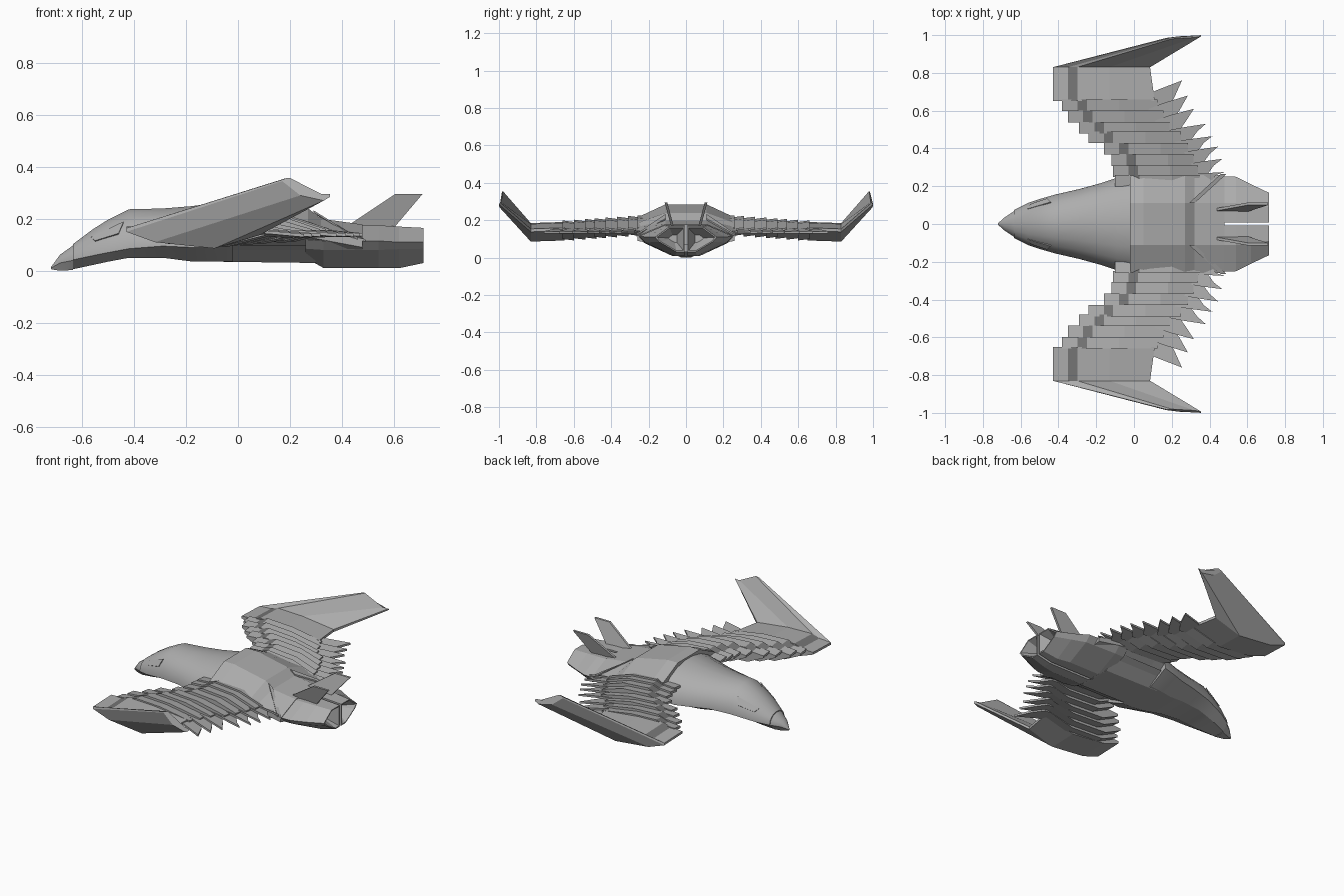
import bpy, bmesh
from math import cos, sin, radians


def material(name, v):
    m = bpy.data.materials.new(name)
    m.diffuse_color = (v, v, v, 1)
    return m


hull_grey = material("hull_grey", 0.42)
dark_grey = material("dark_grey", 0.18)


def make(name, pieces, mirror=False, smooth=False, dark_side=None):
    """Each piece is a list of matching rings, lofted and capped into one mesh."""
    bm = bmesh.new()
    for rings in pieces:
        vs = [[bm.verts.new(p) for p in r] for r in rings]
        n = len(vs[0])
        for a, b in zip(vs, vs[1:]):
            for i in range(n):
                j = (i + 1) % n
                f = bm.faces.new((a[i], a[j], b[j], b[i]))
                if i == dark_side and rings is pieces[0]:
                    f.material_index = 1
        bm.faces.new(vs[0])
        bm.faces.new(vs[-1][::-1])
    bmesh.ops.remove_doubles(bm, verts=bm.verts, dist=0.0005)
    bmesh.ops.recalc_face_normals(bm, faces=bm.faces)
    me = bpy.data.meshes.new(name)
    bm.to_mesh(me)
    bm.free()
    me.materials.append(hull_grey)
    me.materials.append(dark_grey)
    ob = bpy.data.objects.new(name, me)
    bpy.context.collection.objects.link(ob)
    if mirror:
        m = ob.modifiers.new("mirror", 'MIRROR')
        m.use_axis = (False, True, False)
    if smooth:
        bpy.context.view_layer.objects.active = ob
        ob.select_set(True)
        bpy.ops.object.shade_smooth_by_angle(angle=radians(25))
        ob.select_set(False)
    return ob


def ring(x, half):
    """Symmetric cross-section from half points (y, z), top to bottom."""
    return [(x, y, z) for y, z in half] + [(x, -y, z) for y, z in reversed(half)]


def plate(pts, off):
    """Flat polygon thickened along the offset vector."""
    return [pts, [tuple(a + b for a, b in zip(p, off)) for p in pts]]


# Front hull: domed top, hard chine, narrow keel
def nose_ring(x, w, zt, zc, zb):
    top = [(w * sin(radians(a)), zc + (zt - zc) * cos(radians(a)) ** 0.9)
           for a in (8, 28, 48, 68, 86)]
    return ring(x, top + [(w, zc), (w * 0.5, zb)])


beak = [(-0.72, 0.004, 0.014, 0.010, 0.006), (-0.685, 0.035, 0.062, 0.030, 0.0),
        (-0.635, 0.068, 0.098, 0.040, 0.003)]
head = [(-0.635, 0.074, 0.103, 0.042, 0.006), (-0.56, 0.112, 0.16, 0.058, 0.022),
        (-0.50, 0.132, 0.198, 0.070, 0.035), (-0.42, 0.155, 0.238, 0.085, 0.05),
        (-0.29, 0.185, 0.241, 0.095, 0.05), (-0.18, 0.215, 0.25, 0.09, 0.036),
        (-0.09, 0.245, 0.262, 0.09, 0.036), (-0.02, 0.255, 0.275, 0.10, 0.036)]
make("beak", [[nose_ring(*s) for s in beak]], smooth=True)
make("front_hull", [[nose_ring(*s) for s in head]], smooth=True)

# Cockpit windows set on the sides of the head
make("side_window", [plate([(-0.565, 0.075, 0.127), (-0.55, 0.100, 0.112),
                            (-0.46, 0.131, 0.140), (-0.44, 0.112, 0.186)],
                           (0, 0.005, 0.004))], mirror=True)

# Mid hull: flat roof with sloping shoulders, falling toward the tail
mid = [(-0.02, 0.11, 0.285, 0.255, 0.215, 0.14), (0.05, 0.11, 0.285, 0.26, 0.215, 0.14),
       (0.27, 0.11, 0.24, 0.26, 0.185, 0.13), (0.32, 0.11, 0.20, 0.26, 0.165, 0.12),
       (0.48, 0.11, 0.178, 0.26, 0.115, 0.09)]
make("mid_hull", [[ring(x, [(yt, zt), (ys, zs), (ys, zl), (0.16, 0.07)])
                   for x, yt, zt, ys, zs, zl in mid]])
make("belly_box", [[ring(x, [(0.22, 0.1), (0.18, 0.08), (0.11, zb)])
                    for x, zb in ((-0.08, 0.035), (0.30, 0.03))]])
# Raised rib from the roof edge to the tail shoulder
make("shoulder_rib", [plate([(0.29, 0.11, 0.225), (0.32, 0.11, 0.201),
                             (0.49, 0.265, 0.113), (0.46, 0.265, 0.12)],
                            (0, 0, 0.008))], mirror=True)

# Twin engines, V-bottomed and hollow at the back
eng = [(0.26, 0.11, 0.16, 0.25, 0.12, 0.085, 0.10, 0.05),
       (0.33, 0.11, 0.175, 0.26, 0.115, 0.08, 0.075, 0.01),
       (0.54, 0.11, 0.175, 0.25, 0.115, 0.08, 0.075, 0.01),
       (0.62, 0.10, 0.17, 0.21, 0.11, 0.083, 0.06, 0.01),
       (0.715, 0.09, 0.165, 0.165, 0.11, 0.085, 0.05, 0.03)]
rings = [[(x, 0.008, zt), (x, yt, zt), (x, ys, zs), (x, ys * 0.87, zl), (x, yb, zb),
          (x, 0.008, zb)] for x, yt, zt, ys, zs, zl, yb, zb in eng]
cy, cz = 0.065, 0.103


def inset(r, x, k):
    return [(x, cy + (y - cy) * k, cz + (z - cz) * k) for _, y, z in r]


make("engine", [rings + [inset(rings[-1], 0.715, 0.9), inset(rings[-1], 0.64, 0.3)]],
     mirror=True)

# Tail fins leaning outward
make("tail_fin", [plate([(0.41, 0.065, 0.165), (0.60, 0.065, 0.165),
                         (0.71, 0.10, 0.295), (0.605, 0.10, 0.295)],
                        (0, 0.014, 0))], mirror=True)


# Wing section shared by feathers and tip panel
def wing_profile(xl, xe, y, z, droop=0.0, front_low=0.04):
    return [(xl, y, z), (xl, y, z + 0.014), (xl + 0.08, y, z + 0.019),
            (xl + 0.13, y, z + 0.035), (xl + 0.30, y, z + 0.03 - droop * 0.3),
            (xe, y, z + 0.004 - droop), (xe, y, z - 0.012 - droop),
            (xl + 0.34, y, z - 0.064), (xl + 0.11, y, z - front_low)]


# Feathers: outer y, leading x, tip x, tip y
feathers = [(0.26, -0.10, 0.48, 0.275), (0.31, -0.11, 0.468, 0.345), (0.37, -0.12, 0.445, 0.41),
            (0.43, -0.16, 0.415, 0.465), (0.49, -0.24, 0.38, 0.53), (0.54, -0.29, 0.317, 0.61),
            (0.60, -0.35, 0.285, 0.68), (0.66, -0.38, 0.254, 0.76)]
for i, (y1, xl, xt, yt) in enumerate(feathers):
    y0 = y1 - 0.062
    t = (y1 - 0.26) / 0.57
    z, d = 0.19 - 0.04 * t, 0.035 * (1 - t)
    xe = xt - 0.13
    zb = z - d
    block = [wing_profile(xl, xe, y0, z - 0.006, d, 0.052),
             wing_profile(xl, xe, y1, z + 0.002, d, 0.052)]
    barb = plate([(xe - 0.10, y0, zb + 0.002), (xt - 0.09, y0, zb - 0.012),
                  (xt - 0.045, y1, zb - 0.012), (xt, yt, zb - 0.010),
                  (xe, y1 + 0.5 * (yt - y1), zb + 0.002), (xe - 0.10, y1, zb + 0.008)],
                 (0, 0, -0.012))
    make(f"wing_feather_{i + 1}", [block, barb], mirror=True, dark_side=2)

# Broad wing-tip panel and the upswept winglet growing from it
root = wing_profile(-0.43, 0.085, 0.83, 0.15)
make("wing_tip_panel", [[wing_profile(-0.43, 0.11, 0.65, 0.156), root]],
     mirror=True, dark_side=2)
tip = [(0.17, 0.985, 0.345), (0.175, 0.982, 0.352), (0.19, 0.98, 0.358), (0.2, 0.98, 0.357),
       (0.32, 0.987, 0.296), (0.355, 0.993, 0.295), (0.355, 1.0, 0.285),
       (0.33, 0.998, 0.27), (0.24, 0.994, 0.29)]
make("winglet", [[root, tip]], mirror=True)
